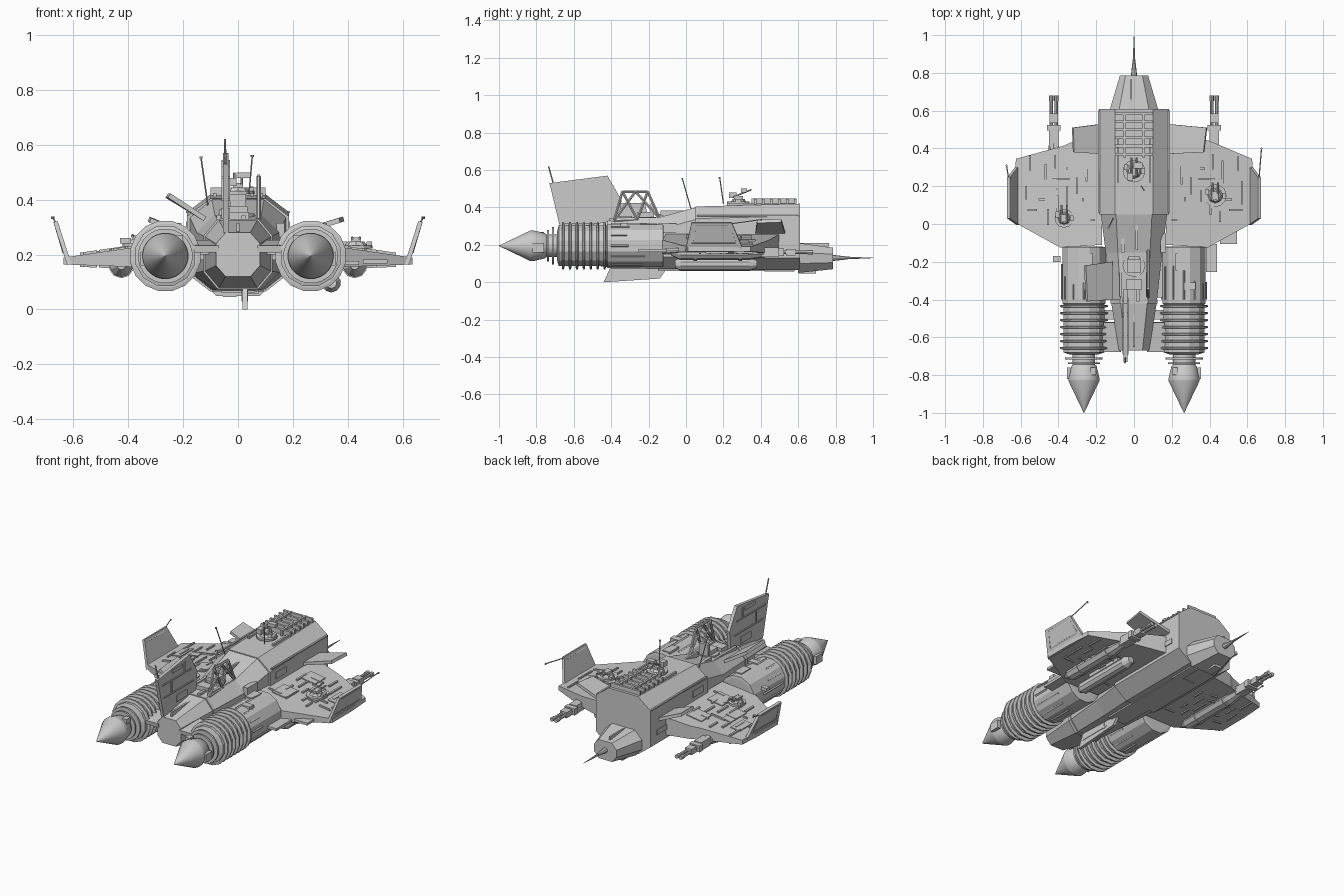
import bpy, bmesh, math, random
from mathutils import Vector

if "Cube" in bpy.data.objects:
    bpy.data.objects.remove(bpy.data.objects["Cube"])
random.seed(4)


def mesh_obj(name, verts, faces):
    bm = bmesh.new()
    vs = [bm.verts.new(v) for v in verts]
    for f in faces:
        bm.faces.new([vs[i] for i in f])
    bmesh.ops.recalc_face_normals(bm, faces=bm.faces)
    me = bpy.data.meshes.new(name)
    bm.to_mesh(me)
    bm.free()
    ob = bpy.data.objects.new(name, me)
    bpy.context.collection.objects.link(ob)
    return ob


def loft(name, rings):
    n, m = len(rings[0]), len(rings)
    faces = [(r*n+i, r*n+(i+1) % n, r*n+n+(i+1) % n, r*n+n+i) for r in range(m-1) for i in range(n)]
    faces += [tuple(range(n)), tuple(range((m-1)*n, m*n))]
    return mesh_obj(name, [p for r in rings for p in r], faces)


def octagon(y, w, z0, z1, cx, cz):
    return [(-w, y, z0+cz), (-w+cx, y, z0), (w-cx, y, z0), (w, y, z0+cz),
            (w, y, z1-cz), (w-cx, y, z1), (-w+cx, y, z1), (-w, y, z1-cz)]


def lathe(name, x, z, prof, n, smooth=False):
    # revolve (y, radius) pairs about a lengthwise axis
    ring = lambda y, r: [(x+r*math.cos((i+.5)*math.tau/n), y, z+r*math.sin((i+.5)*math.tau/n)) for i in range(n)]
    ob = loft(name, [ring(y, r) for y, r in prof])
    if smooth:
        bpy.context.view_layer.objects.active = ob
        ob.select_set(True)
        bpy.ops.object.shade_smooth_by_angle(angle=math.radians(30))
        ob.select_set(False)
    return ob


def boxes(name, items, slope=0):
    # several (centre xyz, size xyz) boxes in one object, optionally tilted along x
    V, F = [], []
    for cx, cy, cz, sx, sy, sz in items:
        b = len(V)
        V += [(cx+sx*i/2, cy+sy*j/2, cz+sz*k/2+slope*sx*i/2) for k in (-1, 1) for i, j in ((-1, -1), (1, -1), (1, 1), (-1, 1))]
        F += [tuple(b+i for i in f) for f in ((0, 1, 2, 3), (4, 5, 6, 7), (0, 1, 5, 4), (1, 2, 6, 5), (2, 3, 7, 6), (3, 0, 4, 7))]
    return mesh_obj(name, V, F)


def rod(name, p, q, r, r2=None, n=6):
    p, q = Vector(p), Vector(q)
    rot = (q-p).to_track_quat('Z', 'Y')
    circ = lambda c, rr: [c+rot @ Vector((rr*math.cos(i*math.tau/n), rr*math.sin(i*math.tau/n), 0)) for i in range(n)]
    return loft(name, [circ(p, r), circ(q, r if r2 is None else r2)])


def plate(name, pts, t):
    pts = [Vector(p) for p in pts]
    nrm = (pts[1]-pts[0]).cross(pts[2]-pts[0]).normalized()*t/2
    return loft(name, [[p-nrm for p in pts], [p+nrm for p in pts]])


def disc(name, x, y, z, r, h, r2=None, n=12):
    return rod(name, (x, y, z), (x, y, z+h), r, r2, n)


def turret(name, x, y, z, r, rise):
    disc(name+"_base", x, y, z, r, .012)
    disc(name+"_drum", x, y, z+.01, r*.7, .015, r*.5, 8)
    boxes(name+"_mount", [(x, y, z+.03, r*.6, r*.8, .02), (x+r*.8, y, z+.015, .02, .03, .02), (x-r*.7, y+.02, z+.015, .02, .03, .02)])
    for s in (-1, 1):
        rod(name+"_barrel", (x+s*.014, y-.03, z+.035), (x+s*.014, y+.07, z+.035+rise), .005)


# main hull, tapered tail and nose
loft("main_hull", [octagon(.05, .185, .065, .405, .085, .065), octagon(.61, .185, .065, .42, .085, .065)])
loft("tail_hull", [octagon(.05, .175, .07, .4, .08, .065), octagon(-.15, .15, .07, .345, .065, .065),
                   octagon(-.42, .12, .08, .325, .05, .06), octagon(-.67, .08, .12, .28, .035, .04)])
loft("tail_collar", [octagon(-.4, .125, .075, .33, .05, .06), octagon(-.42, .125, .075, .33, .05, .06)])
loft("nose", [octagon(.6, .13, .05, .21, .05, .05), octagon(.785, .075, .07, .185, .03, .035)])
rod("nose_probe_base", (0, .78, .13), (0, .86, .13), .017, .008, 8)
rod("nose_probe", (0, .84, .13), (0, 1.0, .13), .008, .001, 8)
boxes("belly_keel", [(0, .15, .067, .12, .6, .012), (.05, .5, .063, .05, .16, .012), (-.03, .65, .056, .05, .09, .02)])

# roof slats and hull panels
roof = [(0, .37+.043*i, .43, .2, .014, .03) for i in range(6)]
roof += [(s*.05, .47, .43, .012, .24, .036) for s in (-1, 1)]
roof += [(s*.085, .4, .415, .012, .36, .018) for s in (-1, 1)]
roof += [(-.015, .68, .2, .01, .17, .02), (.015, -.05, .37, .012, .17, .03)]
boxes("roof_slats", roof)
boxes("hull_side_panels", [(s*.185, y, z, .01, l, h) for s in (-1, 1) for y, z, l, h in
                           ((.33, .355, .54, .008), (.15, .3, .1, .04), (.48, .2, .14, .03))])
boxes("tail_spine", [(.02, -.3, .33, .016, .22, .025), (0, -.54, .3, .012, .22, .03), (-.06, -.1, .35, .02, .1, .03),
                     (.155, -.1, .29, .03, .1, .05)])

# cockpit with its framed canopy swung open on the right
X = .075
low = [(X, -.385, .33), (X, -.26, .335), (X, -.14, .34)]
top = [(X, -.34, .485), (X, -.27, .485), (X, -.205, .485)]
for p, q in ((low[0], low[2]), (top[0], top[2]), (low[0], top[0]), (low[2], top[2]),
             (top[0], low[1]), (top[2], low[1]), (low[0], top[1]), (low[2], top[1])):
    rod("canopy_frame", p, q, .008)
boxes("pilot_seat", [(0, -.22, .355, .07, .08, .04), (0, -.18, .38, .06, .02, .08), (0, -.32, .34, .08, .06, .03)])
disc("cockpit_ring", 0, -.22, .33, .06, .02)
boxes("cockpit_rim", [(s*.07, -.26, .335, .015, .25, .02) for s in (-1, 1)])

# dorsal fin with panels, ventral fin and slanted flap
fin = [(-.67, .28), (-.73, .53), (-.42, .57), (-.345, .44), (-.36, .31)]
plate("dorsal_fin", [(-.045, y, z) for y, z in fin], .02)
boxes("dorsal_fin_panels", [(-.045, y, z, .03, l, h) for y, z, l, h in
      ((-.55, .48, .28, .008), (-.53, .4, .28, .008), (-.6, .44, .008, .08), (-.47, .51, .008, .07), (-.5, .35, .1, .04), (-.54, .53, .1, .02))])
rod("dorsal_antenna", (-.045, -.71, .53), (-.048, -.735, .62), .004)
plate("ventral_fin", [(.025, y, z) for y, z in ((-.44, 0), (-.14, .02), (-.09, .09), (-.4, .09))], .018)
boxes("ventral_fin_panels", [(.025, -.3, .04, .024, .2, .008), (.025, -.22, .05, .024, .008, .04)])
plate("slanted_flap", [(-.12, -.4, .33), (-.25, -.41, .415), (-.26, -.22, .415), (-.12, -.2, .33)], .018)

# engines
for s in (-1, 1):
    x, z = s*.265, .195
    lathe("engine_body", x, z, [(-.12, .1), (-.122, .118), (-.42, .118), (-.425, .113), (-.66, .113), (-.68, .113), (-.69, .08)], 12)
    for i in range(7):
        y = -.435-.037*i
        lathe("engine_rib", x, z, [(y-.007, .118), (y-.004, .13), (y+.004, .13), (y+.007, .118)], 16)
    lathe("engine_neck", x, z, [(-.68, .06), (-.745, .06), (-.755, .068), (-.82, .083), (-.83, .083), (-1, .001)], 32, True)
    for y, r in ((-.712, .1), (-.737, .085)):
        lathe("exhaust_ring", x, z, [(y-.005, r), (y+.005, r)], 24)
    for i in range(12):
        an = i*math.tau/12
        c, d = x+.115*math.cos(an), z+.115*math.sin(an)
        rod("engine_slat", (c, -.4, d), (c, random.uniform(-.33, -.2), d), .006, n=4)
    boxes("engine_fittings", [(x-s*.02, -.2, .306, .05, .09, .018), (x+.03, -.33, .306, .06, .04, .02),
                              (x+s*.08, -.79, z-.01, .02, .06, .05), (x-s*.05, -.78, z+.06, .03, .04, .03)])
    boxes("engine_struts", [(s*.16, -.27, .2, .1, .24, .04), (s*.14, -.48, .21, .1, .05, .02)])
    # flared web between tail and engine
    plate("tail_web", [(s*.08, -.52, .24), (s*.16, -.52, .24), (s*.19, -.675, .22), (s*.07, -.675, .22)], .025)

# wings, winglets, pods and guns
wing_top = lambda x: .255-.146*(abs(x)-.185)
wing_low = lambda x: .148+.036*(abs(x)-.185)
for s, lead in ((1, [(.17, .5), (.4, .44), (.46, .415)]), (-1, [(.17, .46), (.34, .43), (.37, .415)])):
    side = "right" if s > 0 else "left"
    plan = lead+[(.625, .345), (.635, .2), (.635, .01), (.39, -.125), (.17, -.11)]
    loft(side+"_wing", [[(s*x, y, wing_low(x)) for x, y in plan], [(s*x, y, wing_top(x)) for x, y in plan]])
    # thin raised panel strips on both faces of the wing
    up, down = [], []
    for i in range(18):
        x, y = .24+.35*((i*.618) % 1), .02+.31*(i/17)
        l = random.uniform(.05, .13)
        sx, sy = (l*.7, .01) if i % 3 == 0 else (.01, l)
        up.append((s*x, y, wing_top(x), sx, sy, .018))
        down.append((s*x, y, wing_low(x), sx, sy, .014))
    for x, y, sx, sy in ((.44, .16, .06, .15), (.3, .3, .1, .1), (.53, .22, .06, .12), (.28, .06, .1, .12)):
        up.append((s*x, y, wing_top(x), sx, sy, .012))
    boxes(side+"_wing_top_panels", up, -.146*s)
    boxes(side+"_wing_low_panels", down, .036*s)
    # outward-leaning winglet with a raised frame
    wl = [(.615, -.005, .165), (.665, .03, .32), (.665, .245, .32), (.615, .31, .165)]
    plate(side+"_winglet", [(s*x, y, z) for x, y, z in wl], .016)
    fr = [(.632, .03, .21), (.66, .05, .305), (.66, .225, .305), (.632, .265, .21)]
    for i in range(4):
        p, q = fr[i], fr[(i+1) % 4]
        rod(side+"_winglet_frame", (s*p[0], p[1], p[2]), (s*q[0], q[1], q[2]), .01, n=4)
    # raised root canard
    cn = [(.17, .53, .265), (.385 if s > 0 else .325, .51, .33), (.37 if s > 0 else .32, .38, .325), (.17, .37, .265)]
    plate(side+"_canard", [(s*x, y, z) for x, y, z in cn], .018)
    # weapon pod half sunk in the wing underside, twin-barrel gun ahead
    gx, gz = s*.425, .16
    lathe(side+"_pod", gx, gz, [(-.08, .015), (-.03, .042), (.33, .042), (.4, .03), (.45, .022)], 10)
    for y in (.04, .28):
        lathe(side+"_pod_band", gx, gz, [(y, .046), (y+.02, .046)], 10)
    boxes(side+"_gun_body", [(gx, .45, gz, .05, .09, .05), (gx, .51, gz, .07, .03, .04), (gx, .56, gz, .045, .05, .035)])
    for d in (-1, 1):
        rod(side+"_gun_barrel", (gx+d*.014, .44, gz), (gx+d*.014, .68, gz), .009, n=8)
        rod(side+"_muzzle", (gx+d*.014, .65, gz), (gx+d*.014, .68, gz), .012, n=8)
boxes("right_rear_tray", [(.41, -.18, .17, .06, .15, .015), (.5, -.07, .175, .09, .07, .015)])
boxes("left_rear_tray", [(-.41, -.185, .25, .04, .03, .02)])
lathe("belly_pod", .34, .097, [(-.06, .02), (-.03, .035), (.34, .035), (.38, .02)], 10)
boxes("belly_pod_pylon", [(.34, .15, .135, .02, .25, .04)])

# turrets and whip antennas
turret("roof_turret", 0, .28, .42, .06, .04)
boxes("roof_turret_sight", [(.02, .31, .49, .05, .03, .02), (-.02, .25, .465, .03, .04, .03)])
turret("right_wing_turret", .43, .15, .222, .06, .005)
turret("left_wing_turret", -.37, .03, .23, .05, .005)
for p, q in (((-.11, .03, .38), (-.135, -.02, .555)), ((.04, .2, .42), (.052, .18, .56)),
             ((.66, .22, .31), (.675, .4, .335)), ((-.66, .22, .31), (-.675, .31, .335))):
    rod("whip_antenna", p, q, .003)
    rod("antenna_tip", Vector(q)-Vector((0, 0, .005)), Vector(q)+Vector((0, 0, .003)), .006)
